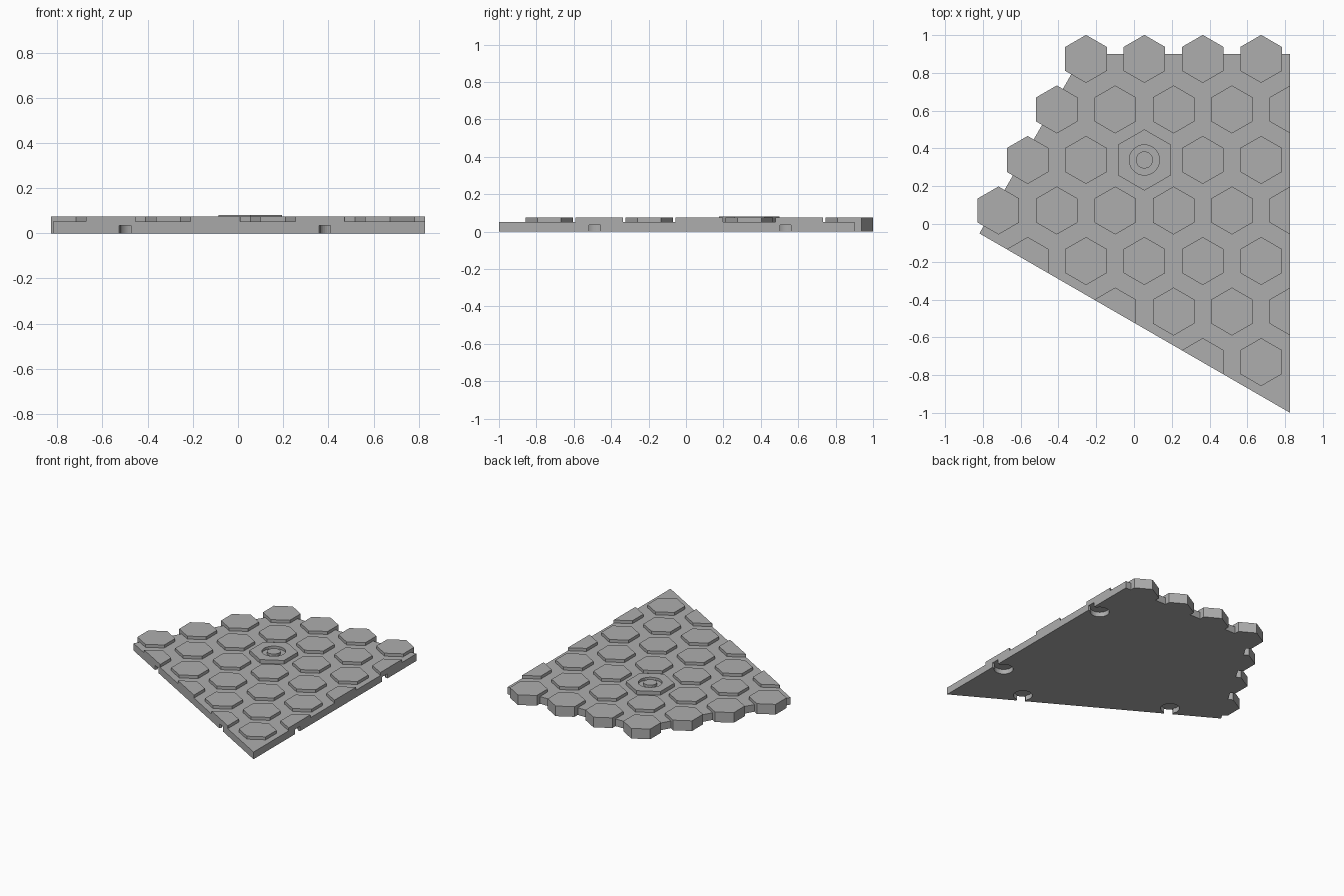
import bpy, bmesh, math
from mathutils import Vector

if "Cube" in bpy.data.objects:
    bpy.data.objects.remove(bpy.data.objects["Cube"], do_unlink=True)

# Main dimensions
BASE_TOP, TILE_TOP, HUB_TOP = 0.053, 0.075, 0.08
TILE_R, HUB_R = 0.127, 0.162
PITCH_X, PITCH_Y = 0.309, 0.2675
HUB = Vector((0.055, 0.339))
SIDE = 1.9
TIP = Vector((0.827, -1.0))
ALONG_RIGHT = Vector((0, 1))
ALONG_FRONT = Vector((-math.cos(math.pi / 6), 0.5))
IN_RIGHT = Vector((-1, 0))
IN_FRONT = Vector((0.5, math.cos(math.pi / 6)))

grey = bpy.data.materials.new("stone grey")
grey.use_nodes = True
colour = (0.42, 0.42, 0.42, 1)
grey.diffuse_color = colour
grey.node_tree.nodes["Principled BSDF"].inputs["Base Color"].default_value = colour


def ring(centre, radius, count, start=0.0, sweep=math.tau, closed=True):
    steps = count if closed else count - 1
    return [centre + radius * Vector((math.cos(start + sweep * i / steps),
                                      math.sin(start + sweep * i / steps)))
            for i in range(count)]


def prism(name, points, low, high, clips=()):
    """Extrude an outline, then trim it by (point, inward direction) planes."""
    bm = bmesh.new()
    face = bm.faces.new([bm.verts.new((p.x, p.y, low)) for p in points])
    moved = bmesh.ops.extrude_face_region(bm, geom=[face])["geom"]
    for v in moved:
        if isinstance(v, bmesh.types.BMVert):
            v.co.z = high
    for point, inward in clips:
        bmesh.ops.bisect_plane(bm, geom=bm.verts[:] + bm.edges[:] + bm.faces[:],
                               plane_co=point.to_3d(), plane_no=-inward.to_3d(),
                               clear_outer=True)
        bmesh.ops.holes_fill(bm, edges=[e for e in bm.edges if e.is_boundary])
    bmesh.ops.recalc_face_normals(bm, faces=bm.faces[:])
    mesh = bpy.data.meshes.new(name)
    bm.to_mesh(mesh)
    bm.free()
    mesh.materials.append(grey)
    obj = bpy.data.objects.new(name, mesh)
    bpy.context.collection.objects.link(obj)
    return obj


def cut(target, cutter):
    mod = target.modifiers.new(cutter.name, "BOOLEAN")
    mod.operation, mod.solver, mod.object = "DIFFERENCE", "EXACT", cutter
    cutter.hide_render = True
    cutter.hide_set(True)


# Kite-shaped base slab
left_corner = TIP + ALONG_FRONT * SIDE
back_right = TIP + ALONG_RIGHT * SIDE
rise = back_right.y - left_corner.y
back_left = left_corner + Vector((rise / math.sqrt(3), rise))
base = prism("base_slab", [TIP, back_right, back_left, left_corner], 0, BASE_TOP)

# Keyhole connector pockets under the two straight edges
half_slot, pocket_r, inset = 0.03, 0.065, 0.075
for edge, along, inward in (("right", ALONG_RIGHT, IN_RIGHT),
                            ("front", ALONG_FRONT, IN_FRONT)):
    for i, distance in enumerate((0.512, 1.532)):
        mouth = TIP + along * distance
        centre = mouth + inward * inset
        out = math.atan2(-inward.y, -inward.x)
        gap = math.asin(half_slot / pocket_r)
        outline = ring(centre, pocket_r, 32, out + gap, math.tau - 2 * gap, False)
        side = Vector((-inward.y, inward.x)) * half_slot
        far = mouth - inward * 0.05
        outline += [far + side, far - side]
        cut(base, prism(f"{edge}_pocket_cutter_{i + 1}", outline, -0.02, 0.035))

# Staggered hexagonal tiles, trimmed by the straight edges
clips = ((TIP, IN_RIGHT), (TIP, IN_FRONT))
count = 0
for row in range(-5, 3):
    for col in range(-4, 4):
        centre = HUB + Vector(((col + (row % 2) / 2) * PITCH_X, row * PITCH_Y))
        is_hub = row == 0 and col == 0
        # stay between the scalloped left edge and the straight edges
        off_left = (centre - left_corner).dot(Vector((math.sqrt(3), -1)) / 2)
        points = ring(centre, TILE_R, 6, math.pi / 6)
        inside = any(all((p - o).dot(n) > 0.004 for o, n in clips) for p in points)
        if is_hub or not inside or off_left < -0.06:
            continue
        count += 1
        # tiles on the two scalloped edges reach down to the ground
        border = row == 2 or off_left < TILE_R
        prism(f"hex_tile_{count}", points, 0 if border else BASE_TOP, TILE_TOP, clips)

# Larger hub tile with a round groove and a centre post
hub = prism("hub_tile", ring(HUB, HUB_R, 6, math.pi / 6), BASE_TOP, HUB_TOP)
cut(hub, prism("hub_groove_cutter", ring(HUB, 0.08, 48), 0.062, 0.1))
post = prism("hub_post", ring(HUB, 0.045, 48), 0.06, HUB_TOP)

# Smooth the round walls while keeping the edges sharp
bpy.ops.object.select_all(action="DESELECT")
for obj in (post, hub, base):
    obj.select_set(True)
bpy.context.view_layer.objects.active = post
bpy.ops.object.shade_smooth_by_angle(angle=math.radians(30))
